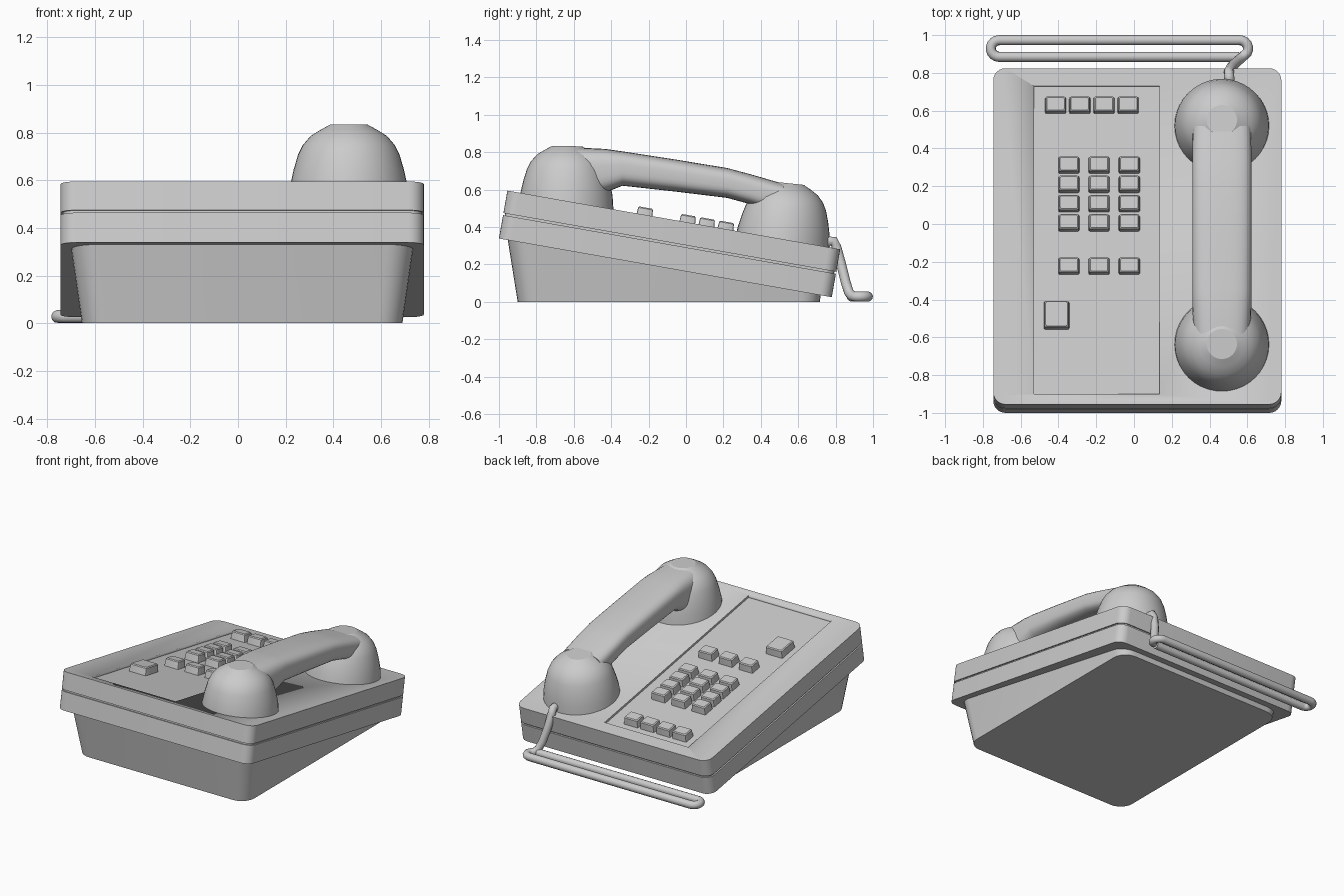
import bpy, bmesh, math
from mathutils import Matrix, Vector

if "Cube" in bpy.data.objects:
    bpy.data.objects.remove(bpy.data.objects["Cube"])

grey = bpy.data.materials.new("warm_grey_plastic")
grey.diffuse_color = (0.6, 0.6, 0.6, 1)
grey.use_nodes = True
grey.node_tree.nodes["Principled BSDF"].inputs["Base Color"].default_value = grey.diffuse_color

# Tilted frame of the top face: origin at its front edge, y runs to the back
A = math.radians(10)
TILT = Matrix.Translation((0, -0.955, 0.595)) @ Matrix.Rotation(-A, 4, 'X')
CA = math.cos(A)


def rounded_rect(x0, x1, y0, y1, r, n=6):
    pts = []
    for i, (cx, cy) in enumerate([(x1 - r, y1 - r), (x0 + r, y1 - r), (x0 + r, y0 + r), (x1 - r, y0 + r)]):
        for k in range(n + 1):
            a = math.pi / 2 * (i + k / n)
            pts.append((cx + r * math.cos(a), cy + r * math.sin(a)))
    return pts


def loft(name, loops, matrix=Matrix(), angle=30):
    """Skin a stack of equal-length loops and cap both ends."""
    bm = bmesh.new()
    rings = [[bm.verts.new(matrix @ Vector(p)) for p in loop] for loop in loops]
    n = len(rings[0])
    for a, b in zip(rings, rings[1:]):
        for i in range(n):
            j = (i + 1) % n
            bm.faces.new((a[i], a[j], b[j], b[i]))
    bm.faces.new(rings[0][::-1])
    bm.faces.new(rings[-1])
    bmesh.ops.recalc_face_normals(bm, faces=bm.faces)
    me = bpy.data.meshes.new(name)
    bm.to_mesh(me)
    bm.free()
    me.materials.append(grey)
    ob = bpy.data.objects.new(name, me)
    bpy.context.collection.objects.link(ob)
    smooth(ob, angle)
    return ob


def smooth(ob, angle):
    bpy.ops.object.select_all(action='DESELECT')
    bpy.context.view_layer.objects.active = ob
    ob.select_set(True)
    bpy.ops.object.shade_smooth_by_angle(angle=math.radians(angle))


# Upper case with a seam groove around it
case_loops = []
for w, inset in [(-0.26, 0), (-0.133, 0), (-0.133, 0.01), (-0.122, 0.01), (-0.122, 0), (0, 0)]:
    rect = rounded_rect(-0.745 + inset, 0.78 - inset, inset, 1.807 - inset, 0.065 - inset)
    case_loops.append([(x, y, w) for x, y in rect])
case = loft("case", case_loops, TILT)

# Shallow recess for the key panel
v0, v1 = (-0.90 + 0.955) / CA, (0.73 + 0.955) / CA
cutter = loft("panel_cutter", [[(x, y, w) for x, y in ((-0.53, v0), (0.135, v0), (0.135, v1), (-0.53, v1))]
                               for w in (-0.015, 0.05)], TILT)
cutter.hide_render = True
cutter.hide_viewport = True
cut = case.modifiers.new("panel_recess", 'BOOLEAN')
cut.object = cutter
cut.operation = 'DIFFERENCE'
cut.solver = 'EXACT'

# Flared base, cut off along the underside of the case
foot = rounded_rect(-0.655, 0.69, -0.90, 0.715, 0.10)
flare = rounded_rect(-0.80, 0.835, -1.06, 0.86, 0.14)      # size it would have at z = 1
normal, origin = TILT.to_3x3() @ Vector((0, 0, 1)), TILT @ Vector((0, 0, -0.258))
bottom, top = [], []
for (x, y), (fx, fy) in zip(foot, flare):
    p, d = Vector((x, y, 0)), Vector((fx - x, fy - y, 1))
    bottom.append(p)
    top.append(p + d * ((origin - p).dot(normal) / d.dot(normal)))
loft("base", [bottom, top])


# Keys, given by their centre in plan and their size
def key(name, x, y, sx, sy):
    v = (y + 0.948) / CA
    loops = []
    for w, s in [(-0.016, 0), (0.033, 0.004), (0.039, 0.01)]:
        loops.append([(px, py, w) for px, py in
                      rounded_rect(x - sx / 2 + s, x + sx / 2 - s, v - sy / 2 + s, v + sy / 2 - s, 0.008, 2)])
    loft(name, loops, TILT, 25)


for i in range(4):
    key("function_key", -0.415 + 0.128 * i, 0.637, 0.112, 0.088)
for y in (0.32, 0.218, 0.116, 0.014, -0.215):
    for x in (-0.345, -0.185, -0.025):
        key("number_key", x, y, 0.112, 0.088)
key("large_key", -0.41, -0.475, 0.135, 0.15)

# Handset cups, turned from one profile
CX = 0.465
PROFILE = [(0.255, -0.36), (0.247, -0.26), (0.232, -0.19), (0.213, -0.125), (0.193, -0.085),
           (0.16, -0.047), (0.12, -0.022), (0.08, 0)]


def cup(name, y, z, lean):
    m = Matrix.Translation((CX, y, z)) @ Matrix.Rotation(-math.radians(lean), 4, 'X')
    ring = [2 * math.pi * i / 40 for i in range(40)]
    loft(name, [[(r * math.cos(a), r * math.sin(a), h) for a in ring] for r, h in PROFILE], m, 24)


cup("front_cup", -0.635, 0.833, 1)
cup("back_cup", 0.55, 0.634, 6)

# Handset grip: rounded section swept along (y, top, bottom, half width)
grip = []
for y, zt, zb, hw in [(-0.58, 0.826, 0.54, 0.15), (-0.43, 0.818, 0.585, 0.157), (-0.34, 0.805, 0.621, 0.157),
                      (-0.06, 0.762, 0.59, 0.157), (0.22, 0.716, 0.556, 0.157), (0.34, 0.684, 0.523, 0.157),
                      (0.52, 0.632, 0.46, 0.155)]:
    sect = []
    for i in range(32):
        a = 2 * math.pi * (i + 0.5) / 32
        c, s = math.cos(a), math.sin(a)
        sect.append((CX + hw * math.copysign(abs(c) ** 0.6, c), y,
                     (zt + zb) / 2 + (zt - zb) / 2 * math.copysign(abs(s) ** 0.6, s)))
    grip.append(sect)
loft("handset_grip", grip, angle=40)

# Cord: short drop from the handset, then a flat hairpin loop on the table
path = [(0.505, 0.73, 0.30), (0.505, 0.765, 0.325), (0.503, 0.79, 0.325), (0.502, 0.805, 0.29),
        (0.515, 0.83, 0.20), (0.54, 0.855, 0.10), (0.56, 0.872, 0.05), (0.58, 0.89, 0.03)]
path += [(0.56 + 0.044 * math.cos(a), 0.929 + 0.044 * math.sin(a), 0.028)
         for a in [math.radians(d) for d in range(-30, 91, 20)]]
path += [(-0.714 + 0.044 * math.cos(a), 0.929 + 0.044 * math.sin(a), 0.028)
         for a in [math.radians(d) for d in range(90, 271, 20)]]
path += [(0.555, 0.885, 0.028)]
curve = bpy.data.curves.new("cord", 'CURVE')
curve.dimensions = '3D'
curve.bevel_depth = 0.027
curve.bevel_resolution = 3
curve.use_fill_caps = True
curve.materials.append(grey)
spline = curve.splines.new('POLY')
spline.points.add(len(path) - 1)
for pt, co in zip(spline.points, path):
    pt.co = (*co, 1)
spline.use_smooth = True
bpy.context.collection.objects.link(bpy.data.objects.new("cord", curve))
